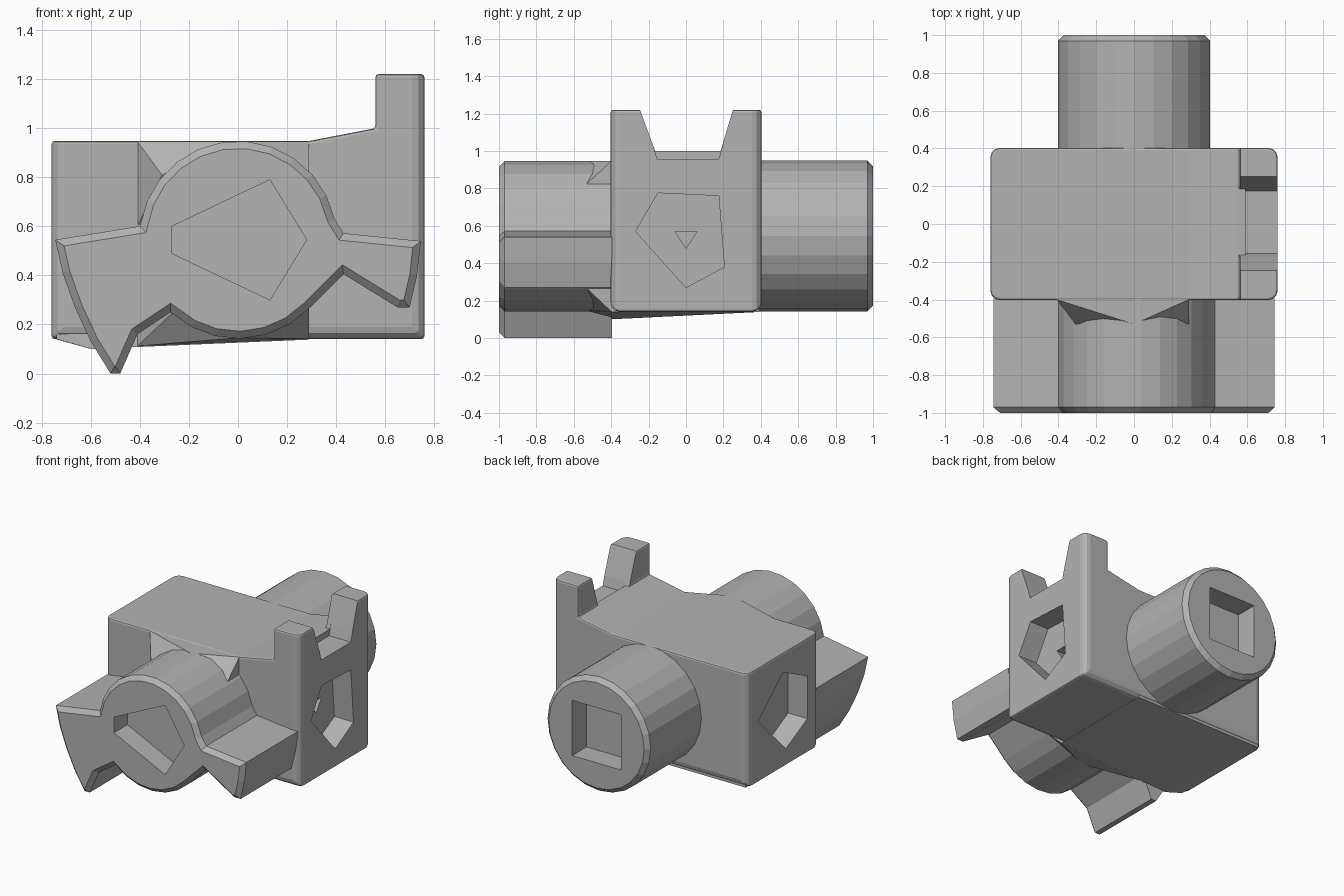
import bpy, bmesh, math
from mathutils import Vector

if "Cube" in bpy.data.objects:
    bpy.data.objects.remove(bpy.data.objects["Cube"])

grey = bpy.data.materials.new("mid grey")
grey.diffuse_color = (0.45, 0.45, 0.45, 1)
grey.use_nodes = True
grey.node_tree.nodes["Principled BSDF"].inputs["Base Color"].default_value = grey.diffuse_color
CZ, R = 0.545, 0.403     # barrel axis height and radius


def finish(name, bm):
    bmesh.ops.recalc_face_normals(bm, faces=bm.faces[:])
    me = bpy.data.meshes.new(name)
    bm.to_mesh(me)
    bm.free()
    ob = bpy.data.objects.new(name, me)
    bpy.context.collection.objects.link(ob)
    me.materials.append(grey)
    return ob


def prism(name, pts, axis, t0, t1, lip=0.0, corner=0.0):
    """Extrude a profile along x or y; lip chamfers the t1 end, corner rounds outer uprights."""
    bm = bmesh.new()
    step = math.copysign(lip, t1 - t0)

    def ring(t):
        return [bm.verts.new((a, t, b) if axis == 'y' else (t, a, b)) for a, b in pts]
    lo, hi = ring(t0), ring(t1 - step)
    n = len(pts)
    bm.faces.new(lo)
    cap = bm.faces.new(hi[::-1])
    for i in range(n):
        j = (i + 1) % n
        bm.faces.new((lo[j], lo[i], hi[i], hi[j]))
    bmesh.ops.recalc_face_normals(bm, faces=bm.faces[:])
    if lip:
        bmesh.ops.inset_region(bm, faces=[cap], thickness=lip, depth=0, use_even_offset=True)
        move = Vector((0, step, 0)) if axis == 'y' else Vector((step, 0, 0))
        bmesh.ops.translate(bm, verts=cap.verts[:], vec=move)
    if corner:
        ups = [e for e in bm.edges if all(abs(v.co.x) > 0.75 for v in e.verts)
               and abs(e.verts[0].co.y - e.verts[1].co.y) < 1e-4]
        bmesh.ops.bevel(bm, geom=ups, offset=corner, segments=3, profile=0.5, affect='EDGES')
    return finish(name, bm)


def hull(name, pts):
    bm = bmesh.new()
    for p in pts:
        bm.verts.new(p)
    r = bmesh.ops.convex_hull(bm, input=bm.verts[:])
    junk = [g for g in r["geom_interior"] if isinstance(g, bmesh.types.BMVert)]
    bmesh.ops.delete(bm, geom=junk, context='VERTS')
    return finish(name, bm)


def apply_mod(ob, mod):
    bpy.context.view_layer.objects.active = ob
    bpy.ops.object.modifier_apply(modifier=mod.name)


def cut(ob, cutter):
    m = ob.modifiers.new("cut", 'BOOLEAN')
    m.operation, m.solver, m.object = 'DIFFERENCE', 'EXACT', cutter
    apply_mod(ob, m)
    bpy.data.objects.remove(cutter)


def arc(a0, a1, n):
    return [(R * math.cos(math.radians(a0 + (a1 - a0) * i / n)),
             CZ + R * math.sin(math.radians(a0 + (a1 - a0) * i / n))) for i in range(n + 1)]


# main block with raised right end
housing = prism("housing", [(-.76, .14), (.76, .14), (.76, 1.22), (.56, 1.22),
                            (.56, 1.0), (.29, .948), (-.76, .948)], 'y', -.403, .403, corner=.05)
bev = housing.modifiers.new("soft edges", 'BEVEL')
bev.width, bev.segments, bev.limit_method, bev.angle_limit = .012, 2, 'ANGLE', math.radians(40)
apply_mod(housing, bev)

# slot between the two posts
cut(housing, prism("slot_cutter", [(-.165, 1.0), (.185, 1.0), (.275, 1.3), (-.275, 1.3)], 'x', .5, .9))
cut(housing, prism("step_cutter", [(-.155, .957), (.175, .957), (.195, 1.03), (-.175, 1.03)], 'x', .59, .9))

# side pockets
cut(housing, prism("right_pocket_cutter", [(-.27, .57), (-.15, .775), (.175, .76), (.205, .38), (0, .27)],
                   'x', .61, .9))
cut(housing, prism("right_hole_cutter", [(-.06, .57), (.06, .57), (0, .48)], 'x', .5, .7))
cut(housing, prism("left_pocket_cutter", [(.28, .57), (0, .81), (-.27, .68), (-.27, .38), (-.03, .26)],
                   'x', -.61, -.9))

# rear barrel with square pocket
rear = prism("rear_barrel", arc(90, 435, 23), 'y', .3, 1.0, lip=.03)
cut(rear, prism("square_cutter", [(-.19, .35), (.19, .35), (.19, .74), (-.19, .74)], 'y', .84, 1.1))

# front barrel with two toothed lugs
left_lug = [(-.745, .545), (-.715, .41), (-.665, .27), (-.60, .13), (-.52, 0), (-.48, 0), (-.41, .16)]
right_lug = [(.43, .405), (.65, .27), (.70, .27), (.73, .40), (.745, .54), (.43, .572)]
front = prism("front_barrel", arc(12, 172, 11) + left_lug + arc(227, 316, 6) + right_lug,
              'y', -.395, -1.0, lip=.03)
cut(front, prism("front_pocket_cutter", [(-.27, .60), (.13, .79), (.28, .545), (.13, .30), (-.27, .49)],
                 'y', -.85, -1.1))

# gussets joining block and front barrel
hull("upper_gusset", [(-.41, -.40, .945), (.29, -.40, .945), (0, -.53, .945), (-.31, -.53, .81),
                      (.29, -.53, .825), (-.41, -.40, .60), (.29, -.40, .60),
                      (-.40, -.36, .94), (.28, -.36, .94), (0, -.36, .6)])
hull("lower_gusset", [(-.41, -.40, .112), (.29, -.40, .142), (0, -.53, .145), (-.27, -.53, .245),
                      (.29, -.53, .265), (-.41, -.40, .40), (.29, -.40, .40),
                      (-.40, -.36, .15), (.28, -.36, .15), (0, -.36, .4)])

# slightly sagging underside
hull("underside", [(-.74, -.39, .14), (-.60, -.40, .10), (-.41, -.40, .11), (.29, -.40, .138),
                   (.29, .39, .139), (-.74, .39, .139), (-.74, -.39, .2), (.29, -.39, .2),
                   (.29, .39, .2), (-.74, .39, .2)])
